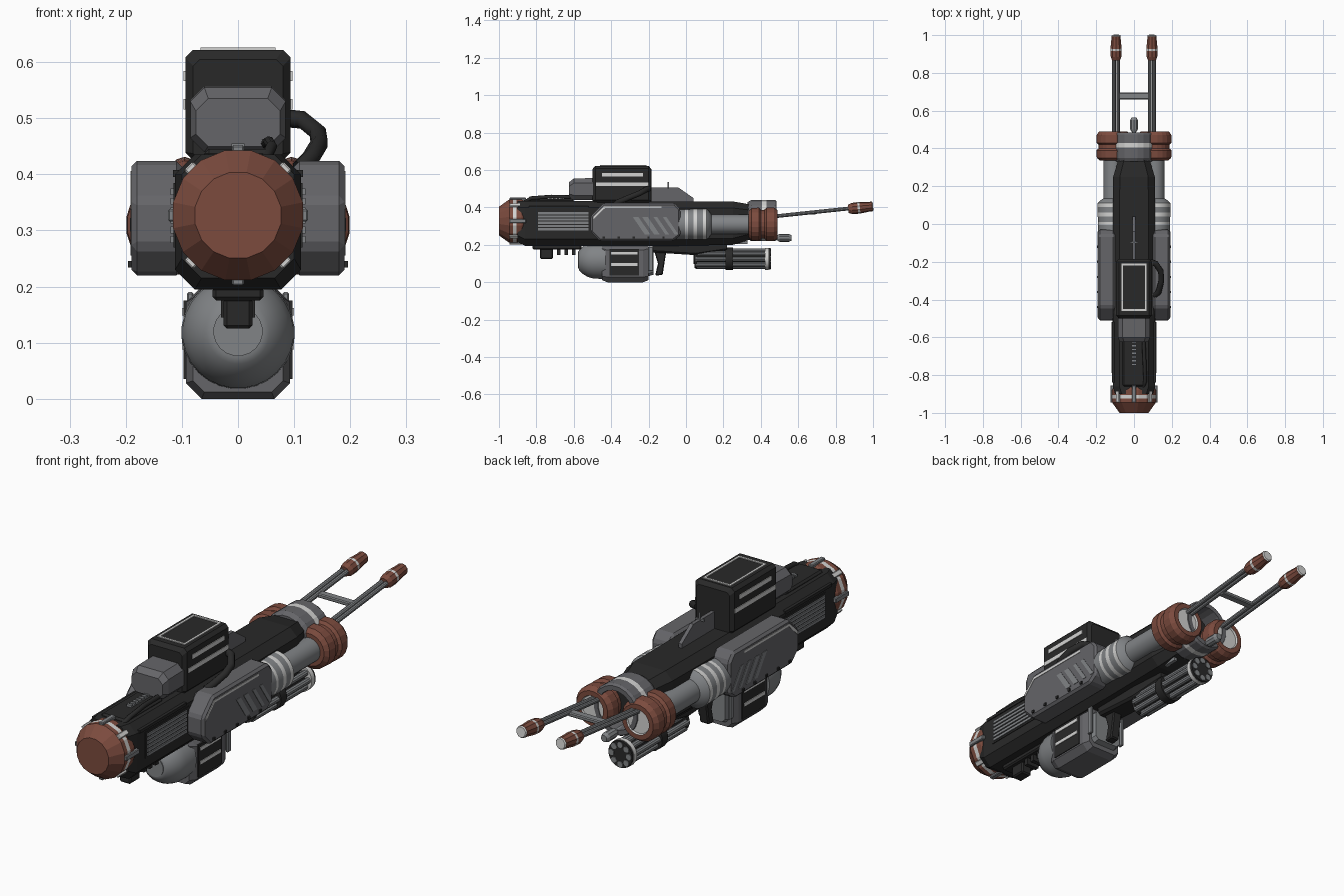
import bpy, bmesh, math
from mathutils import Vector, Matrix, Euler

cube = bpy.data.objects.get("Cube")
if cube:
    bpy.data.objects.remove(cube)


def material(name, r, g, b):
    m = bpy.data.materials.new(name)
    m.use_nodes = True
    m.diffuse_color = (r, g, b, 1)
    m.node_tree.nodes["Principled BSDF"].inputs["Base Color"].default_value = (r, g, b, 1)
    return m


BLACK = material("black metal", .022, .022, .022)
GREY = material("dark grey plate", .13, .13, .14)
STEEL = material("steel grey", .22, .23, .24)
RUST = material("rust brown", .2, .07, .048)
WHITE = material("off white", .65, .65, .64)


def finish(name, bm, mats, smooth=False, bevel=0):
    bmesh.ops.recalc_face_normals(bm, faces=bm.faces)
    mesh = bpy.data.meshes.new(name)
    bm.to_mesh(mesh)
    bm.free()
    for m in mats:
        mesh.materials.append(m)
    ob = bpy.data.objects.new(name, mesh)
    bpy.context.collection.objects.link(ob)
    if bevel:
        mod = ob.modifiers.new("Bevel", 'BEVEL')
        mod.width, mod.segments = bevel, 1
    if smooth:
        bpy.ops.object.select_all(action='DESELECT')
        ob.select_set(True)
        bpy.context.view_layer.objects.active = ob
        bpy.ops.object.shade_smooth_by_angle(angle=math.radians(35))
    return ob


def box(name, lo, hi, mat, bevel=0, rot=(0, 0, 0)):
    lo, hi = Vector(lo), Vector(hi)
    bm = bmesh.new()
    bmesh.ops.create_cube(bm, size=1, matrix=Matrix.LocRotScale((lo + hi) / 2, Euler(rot), hi - lo))
    return finish(name, bm, [mat], bevel=bevel)


def skin(bm, rings, slots):
    """Join rings of points with quads and cap both ends."""
    loops = [[bm.verts.new(p) for p in ring] for ring in rings]
    n = len(loops[0])
    for a, b, slot in zip(loops, loops[1:], slots):
        for i in range(n):
            j = (i + 1) % n
            bm.faces.new((a[i], a[j], b[j], b[i])).material_index = slot
    bm.faces.new(loops[0]).material_index = slots[0]
    bm.faces.new(loops[-1]).material_index = slots[-1]


def lathe(name, x, z, rings, mats, slots=None, sides=24, smooth=True, y=0, tilt=0):
    """Turn (y, radius) points about a lengthwise axis."""
    bm = bmesh.new()
    turn = [(math.cos(t), math.sin(t)) for t in
            (math.tau * (i + .5) / sides for i in range(sides))]
    skin(bm, [[(r * c, d, r * s) for c, s in turn] for d, r in rings],
         slots or [0] * (len(rings) - 1))
    ob = finish(name, bm, mats, smooth)
    ob.location, ob.rotation_euler = (x, y, z), (tilt, 0, 0)
    return ob


def loft(name, sections, mat):
    """Eight-sided hull through (y, half width, bottom, top, chamfer)."""
    rings = []
    for y, w, lo, hi, c in sections:
        half = [(w - c, lo), (w, lo + c), (w, hi - c), (w - c, hi)]
        rings.append([(px, y, pz) for px, pz in half + [(-a, b) for a, b in reversed(half)]])
    bm = bmesh.new()
    skin(bm, rings, [0] * (len(sections) - 1))
    return finish(name, bm, [mat])


def prism(name, outline, x0, x1, mat, bevel=0):
    """Extrude a side outline of (y, z) points across x."""
    bm = bmesh.new()
    skin(bm, [[(x, y, z) for y, z in outline] for x in (x0, x1)], [0])
    return finish(name, bm, [mat], bevel=bevel)


def pipe(name, points, radius, mat):
    cu = bpy.data.curves.new(name, 'CURVE')
    cu.dimensions, cu.bevel_depth, cu.bevel_resolution = '3D', radius, 2
    cu.use_fill_caps = True
    sp = cu.splines.new('POLY')
    sp.points.add(len(points) - 1)
    for p, co in zip(sp.points, points):
        p.co = (*co, 1)
    cu.materials.append(mat)
    ob = bpy.data.objects.new(name, cu)
    bpy.context.collection.objects.link(ob)


# Main hull and its lower housing
loft("main_body", [(-.9, .1, .215, .435, .035), (-.86, .112, .195, .435, .035),
                   (-.05, .112, .195, .432, .035), (.25, .11, .2, .432, .035),
                   (.35, .08, .23, .415, .03)], BLACK)
box("top_spine", (-.06, -.86, .42), (.06, -.6, .445), BLACK, .008)
loft("lower_housing", [(-.18, .05, .16, .21, .01), (.05, .05, .145, .21, .01),
                       (.22, .035, .17, .22, .01)], BLACK)

# Front cap with band and clips
lathe("front_cap", 0, .327, [(-1, .078), (-.945, .118), (-.925, .118), (-.905, .118), (-.88, .118), (-.85, .1)],
      [RUST, WHITE], [0, 0, 1, 0, 0], sides=16, smooth=False)
for i in range(8):
    a = math.tau * i / 8
    c = Vector((math.sin(a) * .117, -.9, .327 + math.cos(a) * .117))
    h = Vector((.011, .045, .008))
    box("cap_clip", c - h, c + h, STEEL if i % 2 == 0 else WHITE, .003, (0, a, 0))

# Top box with painted stripes and outline
loft("top_box", [(-.5, .08, .425, .605, .012), (-.485, .094, .425, .622, .014),
                 (-.2, .094, .425, .622, .014), (-.185, .08, .425, .605, .012)], BLACK)
for s in (-1, 1):
    box("top_outline_side", (s * .062 - .005, -.46, .62), (s * .062 + .005, -.21, .626), WHITE)
    box("top_outline_end", (-.067, -.335 + s * .12 - .005, .62), (.067, -.335 + s * .12 + .005, .626), WHITE)
    for z, y0, y1 in ((.575, -.45, -.23), (.525, -.48, -.2)):
        box("box_stripe", (s * .094 - .003, y0, z - .009), (s * .094 + .003, y1, z + .009), WHITE)

# Sight block, fin and small fittings on top
loft("sight_block", [(-.625, .075, .45, .535, .022), (-.6, .085, .44, .555, .025),
                     (-.49, .085, .44, .557, .025)], GREY)
prism("rear_fin", [(-.19, .43), (-.19, .506), (-.04, .506), (.04, .45), (.04, .43)], -.008, .008, GREY)
box("antenna", (-.003, -.1, .43), (.003, -.092, .535), STEEL)
box("antenna_bar", (-.022, -.1, .5), (.022, -.092, .508), STEEL)
for i in range(7):
    box("spine_tooth", (-.012, -.75 + i * .02, .44), (.012, -.738 + i * .02, .455), STEEL)
pipe("front_hose", [(.045, -.87, .42), (.06, -.83, .45), (.055, -.72, .458), (.05, -.6, .455)], .01, BLACK)
pipe("side_cable", [(.085, -.2, .5), (.115, -.21, .497), (.142, -.25, .475),
                    (.145, -.3, .455), (.13, -.36, .43), (.11, -.38, .41)], .016, BLACK)

for s in (-1, 1):
    # Side armour with trim, slanted stripes and bolts
    prism("side_armour", [(-.51, .27), (-.51, .355), (-.44, .424), (-.06, .424), (-.03, .39),
                          (-.03, .25), (-.07, .22), (-.46, .22)], s * .1, s * .19, GREY, .01)
    prism("armour_trim", [(-.495, .35), (-.438, .406), (-.13, .406), (-.13, .396),
                          (-.434, .396), (-.495, .337)], s * .187, s * .192, WHITE)
    for y, w in ((-.285, .03), (-.235, .03), (-.175, .02), (-.125, .02)):
        prism("slanted_stripe", [(y, .35), (y + w, .35), (y + w + .065, .255), (y + .065, .255)],
              s * .187, s * .192, STEEL)
    for i in range(5):
        y = -.44 + i * .08
        box("armour_bolt", (s * .192 - .004, y - .006, .234), (s * .192 + .004, y + .006, .246), BLACK)

    # Side vents
    box("vent_frame", (s * .11 - .005, -.8, .27), (s * .11 + .005, -.5, .385), BLACK)
    for i in range(6):
        z = .284 + i * .017
        box("vent_slat", (s * .115 - .005, -.79, z - .006), (s * .115 + .005, -.52, z + .006), STEEL)
    box("upper_rail", (s * .108 - .008, -.84, .395), (s * .108 + .008, -.52, .408), BLACK)

    # Side boosters
    lathe("booster_tube", s * .11, .31,
          [(-.05, .08), (-.005, .08), (.01, .08), (.04, .083), (.06, .083), (.09, .083), (.11, .083),
           (.125, .07), (.135, .052), (.35, .052)], [STEEL, WHITE], [0, 1, 0, 1, 0, 1, 0, 0, 0])
    lathe("booster_cup", s * .11, .31,
          [(.335, .07), (.35, .088), (.39, .09), (.4, .078), (.42, .078), (.43, .09), (.47, .09),
           (.49, .076), (.49, .055), (.482, .052)], [RUST, WHITE], [0] * 8 + [1], sides=20, smooth=False)

    # Rear prongs with capped tips
    for dx in (-.011, .011):
        lathe("prong_rod", s * .095 + dx, .35, [(0, .01), (.42, .01)], [STEEL], sides=10, y=.45, tilt=.105)
    lathe("prong_tip", s * .095, .392,
          [(0, .022), (.02, .03), (.05, .031), (.062, .031), (.11, .026), (.128, .026), (.133, .022)],
          [RUST, WHITE], [0, 0, 1, 0, 0, 1], sides=10, smooth=False, y=.868, tilt=.105)

    # Magazine side panel
    box("magazine_panel", (s * .093 - .004, -.41, .035), (s * .093 + .004, -.25, .175), BLACK)
    for z in (.155, .095):
        box("magazine_stripe", (s * .097 - .003, -.4, z - .007), (s * .097 + .003, -.26, z + .007), WHITE)
    box("magazine_clamp", (s * .085 - .006, -.2, .06), (s * .085 + .006, -.175, .19), STEEL, .003)

# Rear collar and the bar between the prongs
lathe("rear_collar", 0, .33,
      [(.33, .1), (.35, .112), (.405, .112), (.43, .112), (.475, .112), (.485, .105), (.485, .085),
       (.4, .082), (.4, .07)], [GREY, WHITE, BLACK], [0, 0, 1, 0, 0, 0, 0, 2], sides=20, smooth=False)
box("prong_bridge", (-.085, .66, .362), (.085, .695, .38), STEEL, .004)

# Magazine, dome and rear handle
loft("magazine", [(-.45, .08, .012, .2, .02), (-.42, .093, 0, .2, .028),
                  (-.23, .093, 0, .2, .028), (-.2, .08, .012, .2, .02)], GREY)
loft("magazine_back", [(-.21, .07, .03, .18, .015), (-.175, .065, .04, .18, .015)], STEEL)
lathe("dome", 0, .118, [(-.575, .045), (-.57, .056), (-.55, .075), (-.525, .09), (-.495, .099), (-.43, .101)],
      [STEEL], sides=28)
lathe("dome_face", 0, .12, [(-.578, .044), (-.573, .044)], [STEEL], sides=20)
prism("rear_handle", [(-.18, .2), (-.1, .2), (-.125, .04), (-.165, .035), (-.15, .1)], -.022, .022, BLACK, .005)

# Fittings beneath the nose
box("nose_rail", (-.045, -.82, .175), (.045, -.56, .2), BLACK, .006)
box("nose_grip", (-.026, -.78, .125), (.026, -.71, .18), BLACK, .006)
for i in range(3):
    box("nose_rib", (-.03, -.69 + i * .04, .145), (.03, -.67 + i * .04, .18), BLACK)

# Multi-barrel gun beneath the tail
for i in range(8):
    a = math.tau * i / 8
    lathe("gun_barrel", math.cos(a) * .042, .125 + math.sin(a) * .042, [(.05, .013), (.455, .013)], [STEEL], sides=10)
lathe("gun_core", 0, .125, [(.04, .028), (.44, .028)], [BLACK], sides=12)
for y0, y1, r in ((.045, .06, .05), (.21, .25, .061), (.44, .452, .058)):
    lathe("gun_ring", 0, .125, [(y0, r), (y1, r)], [BLACK], sides=20)
lathe("gun_front_band", 0, .125, [(.422, .06), (.442, .06)], [WHITE], sides=20)
box("gun_mount", (-.02, .06, .15), (.02, .2, .22), BLACK, .005)

# Long probe beneath the tail
lathe("probe_rod", 0, .237, [(0, .012), (.5, .012)], [STEEL], sides=10)
lathe("probe_tip", 0, .237, [(.49, .016), (.5, .021), (.55, .021), (.565, .014)], [STEEL], sides=10, smooth=False)
for s in (-1, 1):
    box("under_rail", (s * .045 - .008, 0, .205), (s * .045 + .008, .33, .22), STEEL)
